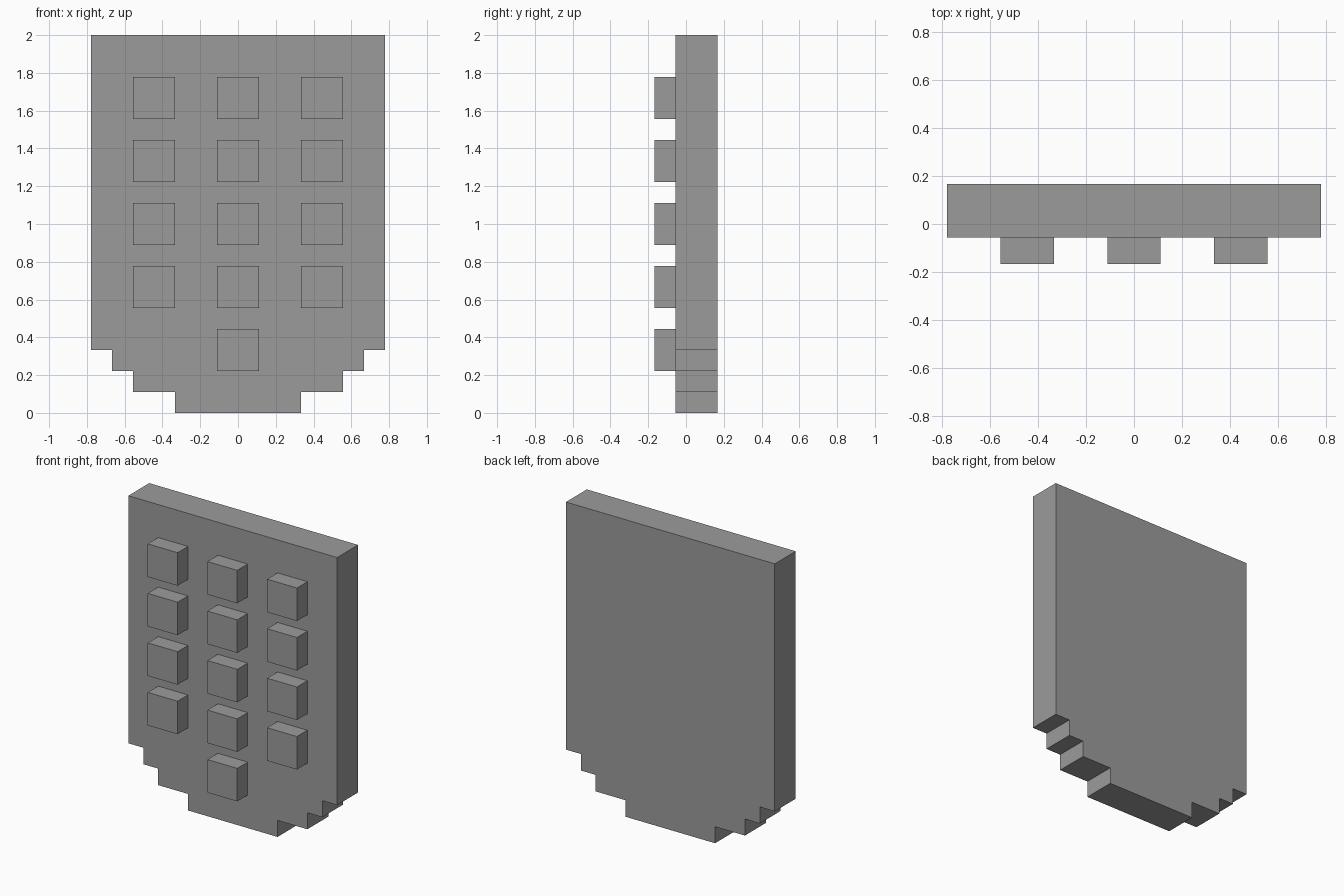
import bpy
import bmesh

cube = bpy.data.objects.get("Cube")
if cube:
    bpy.data.objects.remove(cube, do_unlink=True)

U = 1 / 9                      # one grid unit of the blocky design
FRONT, BACK = -0.5 * U, 1.5 * U

# Single flat grey
grey = bpy.data.materials.new("grey")
grey.use_nodes = True
colour = (0.33, 0.33, 0.33, 1)
grey.diffuse_color = colour
bsdf = grey.node_tree.nodes["Principled BSDF"]
bsdf.inputs["Base Color"].default_value = colour
bsdf.inputs["Roughness"].default_value = 0.8


def extruded(name, outline, y0, y1):
    """Extrude an x-z outline (in grid units) from y0 to y1."""
    bm = bmesh.new()
    face = bm.faces.new([bm.verts.new((x * U, y0, z * U)) for x, z in outline])
    moved = bmesh.ops.extrude_face_region(bm, geom=[face])["geom"]
    bmesh.ops.translate(bm, vec=(0, y1 - y0, 0),
                        verts=[v for v in moved if isinstance(v, bmesh.types.BMVert)])
    bmesh.ops.recalc_face_normals(bm, faces=bm.faces)
    mesh = bpy.data.meshes.new(name)
    bm.to_mesh(mesh)
    bm.free()
    mesh.materials.append(grey)
    obj = bpy.data.objects.new(name, mesh)
    bpy.context.collection.objects.link(obj)
    return obj


# Main slab with a stepped lower edge, mirrored about x = 0
half = [(3, 0), (3, 1), (5, 1), (5, 2), (6, 2), (6, 3), (7, 3), (7, 18)]
extruded("panel", half + [(-x, z) for x, z in reversed(half)], FRONT, BACK)

# Raised square buttons: four rows of three, and one at the bottom centre
centres = [(x, z) for z in (15, 12, 9, 6) for x in (-4, 0, 4)] + [(0, 3)]
for i, (x, z) in enumerate(centres, 1):
    square = [(x - 1, z - 1), (x + 1, z - 1), (x + 1, z + 1), (x - 1, z + 1)]
    extruded(f"button_{i:02d}", square, FRONT - U, FRONT)
